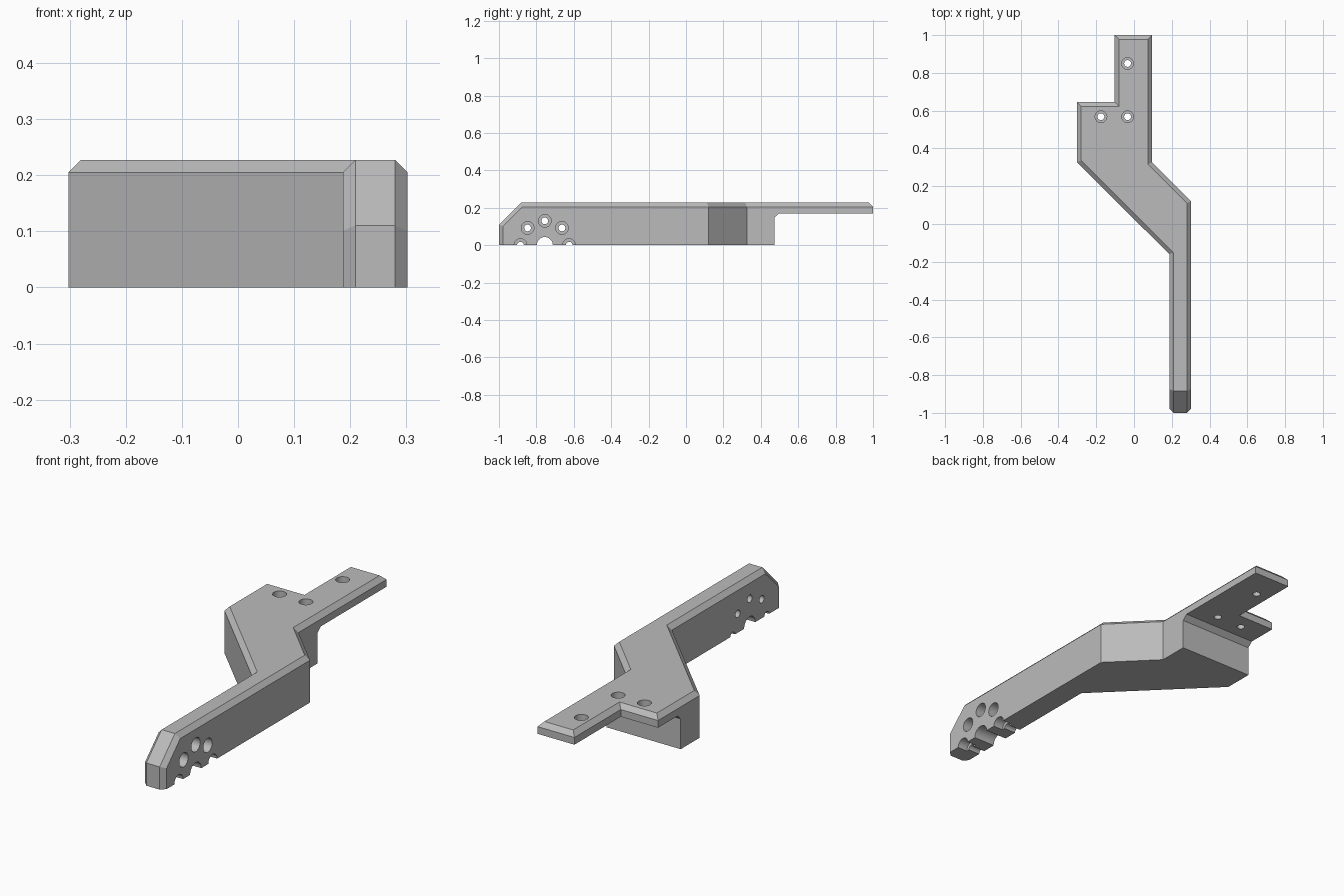
import bpy, bmesh, math
from mathutils import Vector, Matrix

if "Cube" in bpy.data.objects:
    bpy.data.objects.remove(bpy.data.objects["Cube"])

HEIGHT = 0.227
CHAMFER = 0.022

grey = bpy.data.materials.new("plain_grey")
grey.use_nodes = True
grey.diffuse_color = (0.5, 0.5, 0.5, 1)
grey.node_tree.nodes["Principled BSDF"].inputs["Base Color"].default_value = (0.5, 0.5, 0.5, 1)


def to_object(name, bm):
    bmesh.ops.recalc_face_normals(bm, faces=bm.faces)
    mesh = bpy.data.meshes.new(name)
    bm.to_mesh(mesh)
    bm.free()
    mesh.materials.append(grey)
    obj = bpy.data.objects.new(name, mesh)
    bpy.context.collection.objects.link(obj)
    return obj


def prism(points, offset):
    """Extrude a closed polygon along an offset vector."""
    bm = bmesh.new()
    face = bm.faces.new([bm.verts.new(p) for p in points])
    new = bmesh.ops.extrude_face_region(bm, geom=[face], use_keep_orig=True)["geom"]
    verts = [v for v in new if isinstance(v, bmesh.types.BMVert)]
    bmesh.ops.translate(bm, vec=offset, verts=verts)
    bmesh.ops.recalc_face_normals(bm, faces=bm.faces)
    return bm


def cut(target, cutter):
    """Subtract the cutter and discard it."""
    mod = target.modifiers.new("cut", 'BOOLEAN')
    mod.operation, mod.solver, mod.object = 'DIFFERENCE', 'EXACT', cutter
    bpy.context.view_layer.objects.active = target
    bpy.ops.object.modifier_apply(modifier=mod.name)
    bpy.data.objects.remove(cutter)


def drill(target, start, end, radius):
    start, end = Vector(start), Vector(end)
    axis = end - start
    turn = axis.to_track_quat('Z', 'Y').to_matrix().to_4x4()
    bm = bmesh.new()
    bmesh.ops.create_cone(bm, cap_ends=True, segments=32, radius1=radius, radius2=radius,
                          depth=axis.length,
                          matrix=Matrix.Translation((start + end) / 2) @ turn)
    cut(target, to_object("drill_cutter", bm))


# Cranked bracket outline, extruded upward
outline = [(0.187, -1), (0.302, -1), (0.302, 0.12), (0.096, 0.326), (0.096, 1),
           (-0.102, 1), (-0.102, 0.645), (-0.302, 0.645), (-0.302, 0.327), (0.187, -0.16)]
bm = prism([(x, y, 0) for x, y in outline], (0, 0, HEIGHT))

# Sloped nose
geom = bm.verts[:] + bm.edges[:] + bm.faces[:]
result = bmesh.ops.bisect_plane(bm, geom=geom, plane_co=(0, -1, 0.11),
                                plane_no=Vector((0, -1, 1)).normalized(), clear_outer=True)
rim = [e for e in result["geom_cut"] if isinstance(e, bmesh.types.BMEdge)]
bmesh.ops.contextual_create(bm, geom=rim)
bmesh.ops.recalc_face_normals(bm, faces=bm.faces)


# Chamfer where the walls meet the top, the slope and the nose
def is_cap(face):
    n = face.normal
    return n.z > 0.5 or (n.y < -0.9 and face.calc_center_median().y < -0.99)


edges = [e for e in bm.edges if len(e.link_faces) == 2
         and sum(is_cap(f) for f in e.link_faces) == 1
         and all(f.normal.z > -0.5 for f in e.link_faces)]
bmesh.ops.bevel(bm, geom=edges, offset=CHAMFER, offset_type='OFFSET', segments=1,
                affect='EDGES', clamp_overlap=False)
bracket = to_object("bracket", bm)

# Clear the underside of the mounting plate
step = [(0.472, -0.1), (0.472, 0.147), (0.497, 0.17), (1.1, 0.17), (1.1, -0.1)]
cut(bracket, to_object("step_cutter", prism([(-0.5, y, z) for y, z in step], (1, 0, 0))))

# Counterbored mounting holes through the plate
for x, y in [(-0.034, 0.85), (-0.034, 0.568), (-0.175, 0.568)]:
    drill(bracket, (x, y, 0.1), (x, y, 0.3), 0.018)
    drill(bracket, (x, y, 0.198), (x, y, 0.3), 0.031)

# Pivot groove and the arc of counterbored holes around it
pivot = -0.755
drill(bracket, (0.1, pivot, 0), (0.4, pivot, 0), 0.043)
for i in range(5):
    a = math.radians(45 * i)
    y, z = pivot + 0.13 * math.cos(a), 0.13 * math.sin(a)
    drill(bracket, (0.1, y, z), (0.4, y, z), 0.018)
    drill(bracket, (0.25, y, z), (0.4, y, z), 0.034)

# Smooth bores, crisp edges
bpy.ops.object.select_all(action='DESELECT')
bracket.select_set(True)
bpy.context.view_layer.objects.active = bracket
bpy.ops.object.shade_smooth_by_angle(angle=math.radians(30))
